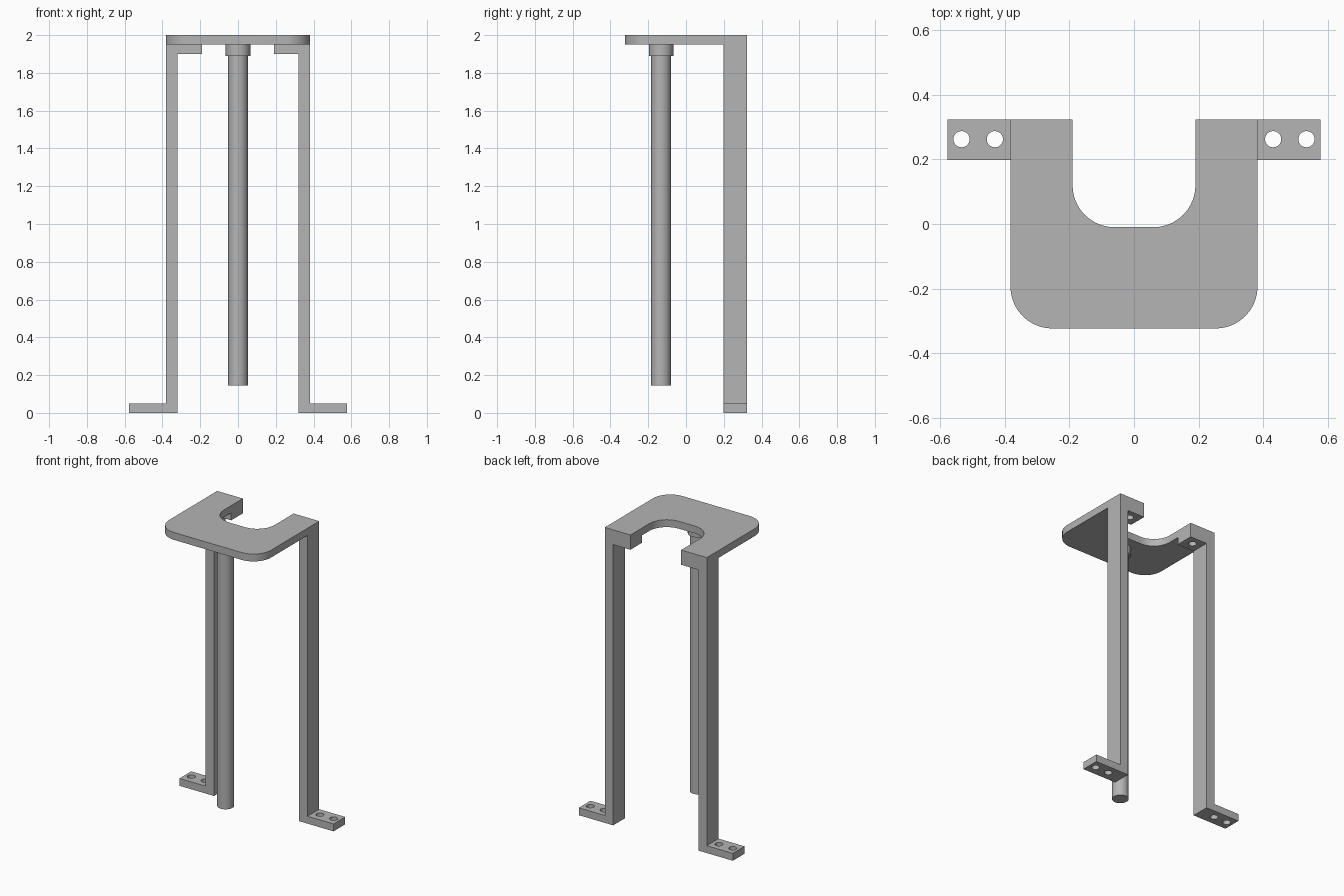
import bpy, bmesh, math
from mathutils import Vector, Matrix

cube = bpy.data.objects.get("Cube")
if cube:
    bpy.data.objects.remove(cube)

grey = bpy.data.materials.new("plain grey")
grey.use_nodes = True
colour = (0.46, 0.46, 0.46, 1)
grey.diffuse_color = colour
grey.node_tree.nodes["Principled BSDF"].inputs["Base Color"].default_value = colour


def make_object(name, bm):
    bmesh.ops.recalc_face_normals(bm, faces=bm.faces)
    mesh = bpy.data.meshes.new(name)
    bm.to_mesh(mesh)
    bm.free()
    mesh.materials.append(grey)
    obj = bpy.data.objects.new(name, mesh)
    bpy.context.collection.objects.link(obj)
    return obj


def smooth(obj):
    bpy.ops.object.select_all(action='DESELECT')
    obj.select_set(True)
    bpy.context.view_layer.objects.active = obj
    bpy.ops.object.shade_smooth_by_angle(angle=math.radians(30))


def prism(name, points, offset):
    bm = bmesh.new()
    face = bm.faces.new([bm.verts.new(p) for p in points])
    new = bmesh.ops.extrude_face_region(bm, geom=[face])["geom"]
    verts = [v for v in new if isinstance(v, bmesh.types.BMVert)]
    bmesh.ops.translate(bm, verts=verts, vec=offset)
    return make_object(name, bm)


def add_cylinder(bm, x, y, radius, low, high):
    bmesh.ops.create_cone(bm, cap_ends=True, segments=32, radius1=radius, radius2=radius,
                          depth=high - low, matrix=Matrix.Translation((x, y, (low + high) / 2)))


def arc(cx, cy, radius, start, end, steps=10):
    angles = [math.radians(start + (end - start) * i / steps) for i in range(steps + 1)]
    return [(cx + radius * math.cos(a), cy + radius * math.sin(a)) for a in angles]


HALF, DEPTH, SLOT, SLOT_END, R = 0.382, 0.323, 0.19, -0.01, 0.13
PLATE_LOW, TAB_LOW, LEG_FRONT = 1.95, 1.9, 0.198

# Top plate with rounded front corners and a rounded slot open to the back
outline = [(-HALF, DEPTH)]
outline += arc(R - HALF, R - DEPTH, R, 180, 270)
outline += arc(HALF - R, R - DEPTH, R, 270, 360)
outline += [(HALF, DEPTH), (SLOT, DEPTH)]
outline += arc(SLOT - R, SLOT_END + R, R, 0, -90)
outline += arc(R - SLOT, SLOT_END + R, R, -90, -180)
outline += [(-SLOT, DEPTH)]
smooth(prism("top_plate", [(x, y, PLATE_LOW) for x, y in outline], Vector((0, 0, 0.05))))

# Legs with an inward top tab and an outward drilled foot
INNER, FOOT = 0.319, 0.577
leg_profile = [(INNER, 0), (FOOT, 0), (FOOT, 0.05), (HALF, 0.05),
               (HALF, PLATE_LOW), (SLOT, PLATE_LOW), (SLOT, TAB_LOW), (INNER, TAB_LOW)]
for name, side in (("left_leg", 1), ("right_leg", -1)):
    leg = prism(name, [(side * x, LEG_FRONT, z) for x, z in leg_profile],
                Vector((0, DEPTH - LEG_FRONT, 0)))
    bm = bmesh.new()
    for x, low, high in ((0.43, -0.1, 0.1), (0.533, -0.1, 0.1), (0.255, 1.8, 1.99)):
        add_cylinder(bm, side * x, 0.262, 0.025, low, high)
    cutter = make_object("hole_cutter", bm)
    cutter.hide_render = True
    cut = leg.modifiers.new("holes", 'BOOLEAN')
    cut.operation = 'DIFFERENCE'
    cut.solver = 'EXACT'
    cut.object = cutter
    bpy.ops.object.select_all(action='DESELECT')
    bpy.context.view_layer.objects.active = leg
    bpy.ops.object.modifier_apply(modifier=cut.name)
    bpy.data.objects.remove(cutter)
    smooth(leg)

# Hanging rod and its collar under the plate
for name, radius, low, high in (("hanging_rod", 0.052, 0.145, 1.89),
                                ("rod_collar", 0.065, 1.89, PLATE_LOW)):
    bm = bmesh.new()
    add_cylinder(bm, 0, -0.132, radius, low, high)
    smooth(make_object(name, bm))
